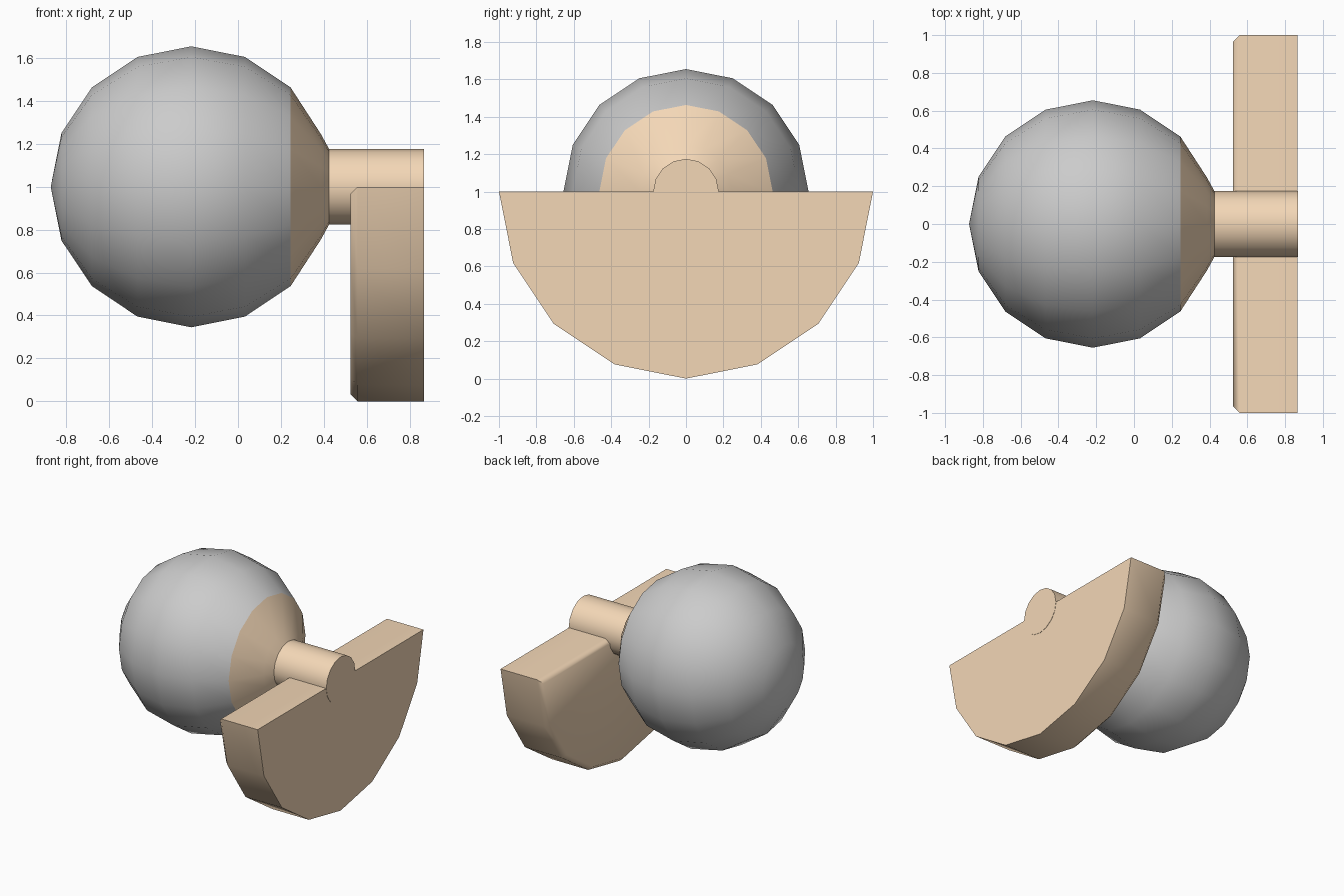
import bpy, bmesh, math

if "Cube" in bpy.data.objects:
    bpy.data.objects.remove(bpy.data.objects["Cube"])

tan = bpy.data.materials.new("tan")
tan.diffuse_color = (0.9, 0.68, 0.47, 1)
tan.use_nodes = True
tan.node_tree.nodes["Principled BSDF"].inputs["Base Color"].default_value = tan.diffuse_color


def finish(name, bm, mat=None):
    bmesh.ops.remove_doubles(bm, verts=bm.verts, dist=1e-5)
    bmesh.ops.recalc_face_normals(bm, faces=bm.faces)
    me = bpy.data.meshes.new(name)
    bm.to_mesh(me)
    bm.free()
    ob = bpy.data.objects.new(name, me)
    bpy.context.collection.objects.link(ob)
    if mat:
        me.materials.append(mat)
    bpy.ops.object.select_all(action='DESELECT')
    ob.select_set(True)
    bpy.context.view_layer.objects.active = ob
    bpy.ops.object.shade_smooth_by_angle(angle=math.radians(50))
    return ob


def lathe(name, profile, mat=None, sides=16):
    """Revolve (x, radius) points around the horizontal axis at z = 1."""
    bm = bmesh.new()
    vs = [bm.verts.new((x, r, 1)) for x, r in profile]
    es = [bm.edges.new(p) for p in zip(vs, vs[1:])]
    bmesh.ops.spin(bm, geom=vs + es, cent=(0, 0, 1), axis=(1, 0, 0),
                   angle=math.tau, steps=sides, use_duplicate=False)
    return finish(name, bm, mat)


# Ball, open where the neck begins
R, CX = 0.655, -0.218
arc = [(CX - R * math.cos(math.pi * i / 8), R * math.sin(math.pi * i / 8))
       for i in range(7)]
lathe("ball", arc)

# Tapered neck and stem
lathe("neck", [arc[-1], (0.387, 0.245), (0.425, 0.175)], tan)
lathe("stem", [(0.425, 0.175), (0.868, 0.175), (0.868, 0)], tan)

# Half-disc base plate with a chamfered inner face
X0, X1, C = 0.525, 0.866, 0.033
half = [(math.cos(math.pi * i / 8), 1 - math.sin(math.pi * i / 8))
        for i in range(9)]
bm = bmesh.new()
loops = []
for x, scale, top in ((X1, 1, 1), (X0 + C, 1, 1), (X0, 1 - C, 1 - C)):
    loops.append([bm.verts.new((x, y * scale, min(1 - (1 - z) * scale, top)))
                  for y, z in half])
for a, b in zip(loops, loops[1:]):
    for i in range(9):
        j = (i + 1) % 9
        bm.faces.new((a[i], a[j], b[j], b[i]))
bm.faces.new(loops[0])
bm.faces.new(loops[-1])
finish("half_disc_base", bm, tan)
